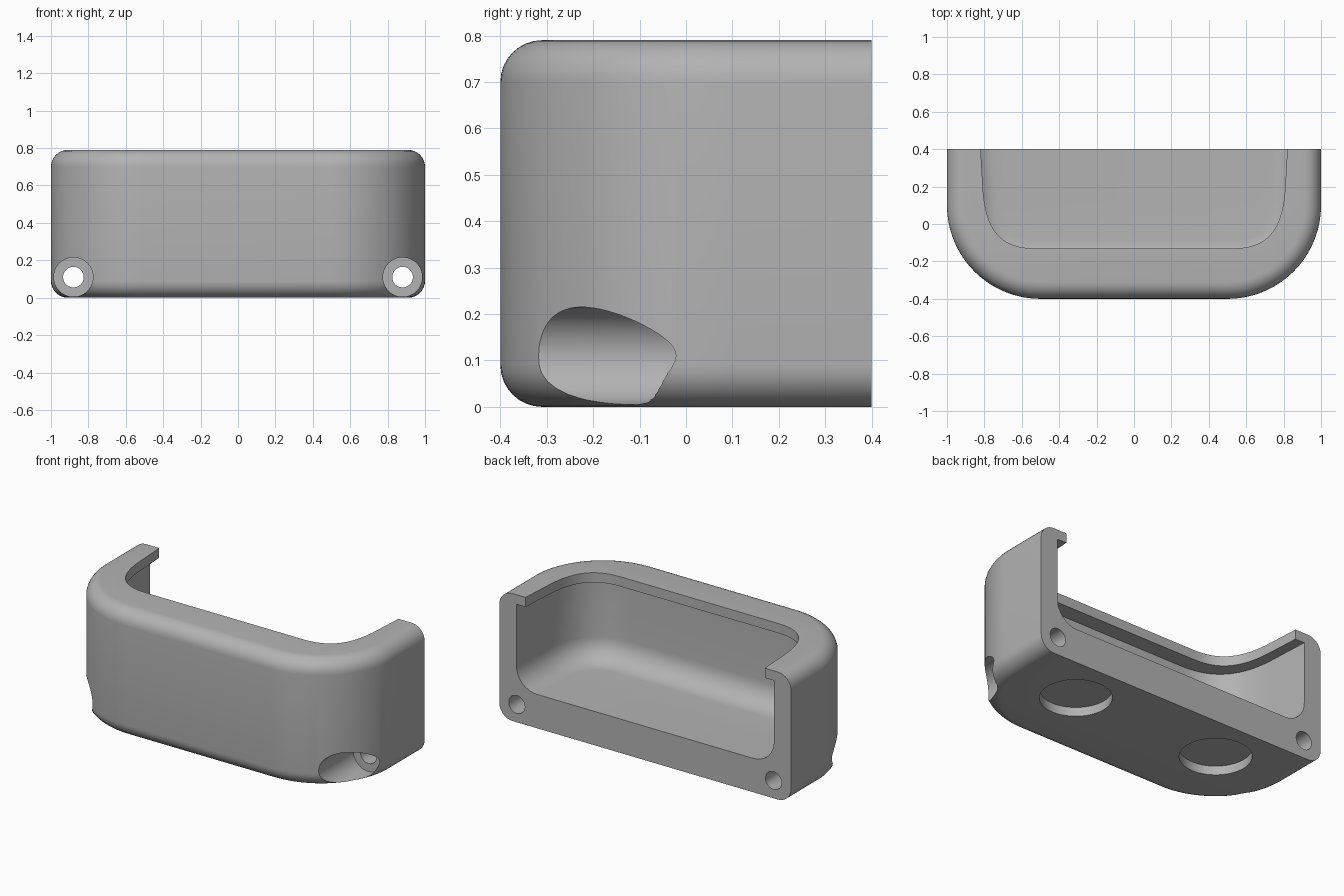
import bpy, bmesh, math
from mathutils import Vector, Matrix
from mathutils.geometry import interpolate_bezier

if "Cube" in bpy.data.objects:
    bpy.data.objects.remove(bpy.data.objects["Cube"])

BACK, HEIGHT, FILLET = 0.4, 0.79, 0.09

grey = bpy.data.materials.new("plain_grey")
grey.use_nodes = True
colour = (0.45, 0.45, 0.45, 1)
grey.diffuse_color = colour
grey.node_tree.nodes["Principled BSDF"].inputs["Base Color"].default_value = colour


def make_object(name, bm):
    bmesh.ops.recalc_face_normals(bm, faces=bm.faces)
    mesh = bpy.data.meshes.new(name)
    bm.to_mesh(mesh)
    bm.free()
    mesh.materials.append(grey)
    obj = bpy.data.objects.new(name, mesh)
    bpy.context.collection.objects.link(obj)
    return obj


def loft(name, half, profile):
    """Stack a mirrored plan outline; profile holds (inset, height) pairs."""
    half = [Vector(p) for p in half]
    normals = []
    for i in range(len(half)):
        t = half[min(i + 1, len(half) - 1)] - half[max(i - 1, 0)]
        normals.append(Vector((-t.y, t.x)).normalized())
    normals[0] = Vector((1, 0))
    normals[-1] = Vector((0, -1))
    bm = bmesh.new()
    rings = []
    for inset, z in profile:
        pts = [p - n * inset for p, n in zip(half, normals)]
        pts += [Vector((-p.x, p.y)) for p in reversed(pts)]
        rings.append([bm.verts.new((p.x, p.y, z)) for p in pts])
    n = len(rings[0])
    for low, high in zip(rings, rings[1:]):
        for i in range(n):
            j = (i + 1) % n
            bm.faces.new((low[i], low[j], high[j], high[i]))
    bm.faces.new(rings[0])
    bm.faces.new(rings[-1])
    return make_object(name, bm)


def fillet(r, z, up, steps=8):
    """Quarter round starting flat at height z and rising (up=1) or falling."""
    out = []
    for i in range(steps + 1):
        a = math.pi / 2 * i / steps
        out.append((r * (1 - math.sin(a)), z + up * r * (1 - math.cos(a))))
    return out


def cylinder(name, radius, start, end):
    start, end = Vector(start), Vector(end)
    axis = end - start
    bm = bmesh.new()
    rot = axis.to_track_quat("Z", "Y").to_matrix().to_4x4()
    bmesh.ops.create_cone(bm, cap_ends=True, segments=64, radius1=radius,
                          radius2=radius, depth=axis.length,
                          matrix=Matrix.Translation((start + end) / 2) @ rot)
    return make_object(name, bm)


def curved_plan(start, *handles):
    """Straight side from behind the back face, then a soft front corner."""
    curve = interpolate_bezier(*[Vector(h) for h in handles], 28)
    return [(start, BACK + 0.1), (start, BACK)] + [p.to_2d() for p in curve]


# Outer shell: wide front corners, rounded top and bottom rims, flat back
arc = [(0.5 + 0.5 * math.cos(a), 0.1 - 0.5 * math.sin(a))
       for a in (math.pi / 2 * i / 32 for i in range(33))]
shell = loft("housing_shell", [(1, BACK)] + arc,
             fillet(FILLET, 0, 1) + fillet(FILLET, HEIGHT, -1)[::-1])

# Pocket with a rounded floor, and the narrower opening that leaves a lip
cutters = [
    loft("pocket_cutter",
         curved_plan(0.883, (0.87, 0.14), (0.855, -0.13), (0.73, -0.23), (0.53, -0.23)),
         fillet(0.14, 0.21, 1) + [(0, 0.73)]),
    loft("opening_cutter",
         curved_plan(0.82, (0.807, 0.18), (0.79, -0.06), (0.69, -0.13), (0.53, -0.13)),
         [(0, 0.6), (0, 0.9)]),
]

# Screw holes, screw head recesses and round foot recesses
for s in (-1, 1):
    cutters += [
        cylinder("screw_hole_cutter", 0.055, (0.88 * s, -0.6, 0.11), (0.88 * s, 0.6, 0.11)),
        cylinder("head_recess_cutter", 0.105, (0.88 * s, -0.6, 0.11), (0.88 * s, 0.02, 0.11)),
        cylinder("foot_recess_cutter", 0.2, (0.5 * s, 0.1, -0.1), (0.5 * s, 0.1, 0.055)),
    ]

bpy.context.view_layer.objects.active = shell
for cutter in cutters:
    cutter.hide_render = True
    mod = shell.modifiers.new("cut", "BOOLEAN")
    mod.operation = "DIFFERENCE"
    mod.solver = "EXACT"
    mod.object = cutter
    bpy.ops.object.modifier_apply(modifier=mod.name)
    bpy.data.objects.remove(cutter)

bpy.ops.object.select_all(action="DESELECT")
shell.select_set(True)
bpy.ops.object.shade_smooth_by_angle(angle=math.radians(30))
